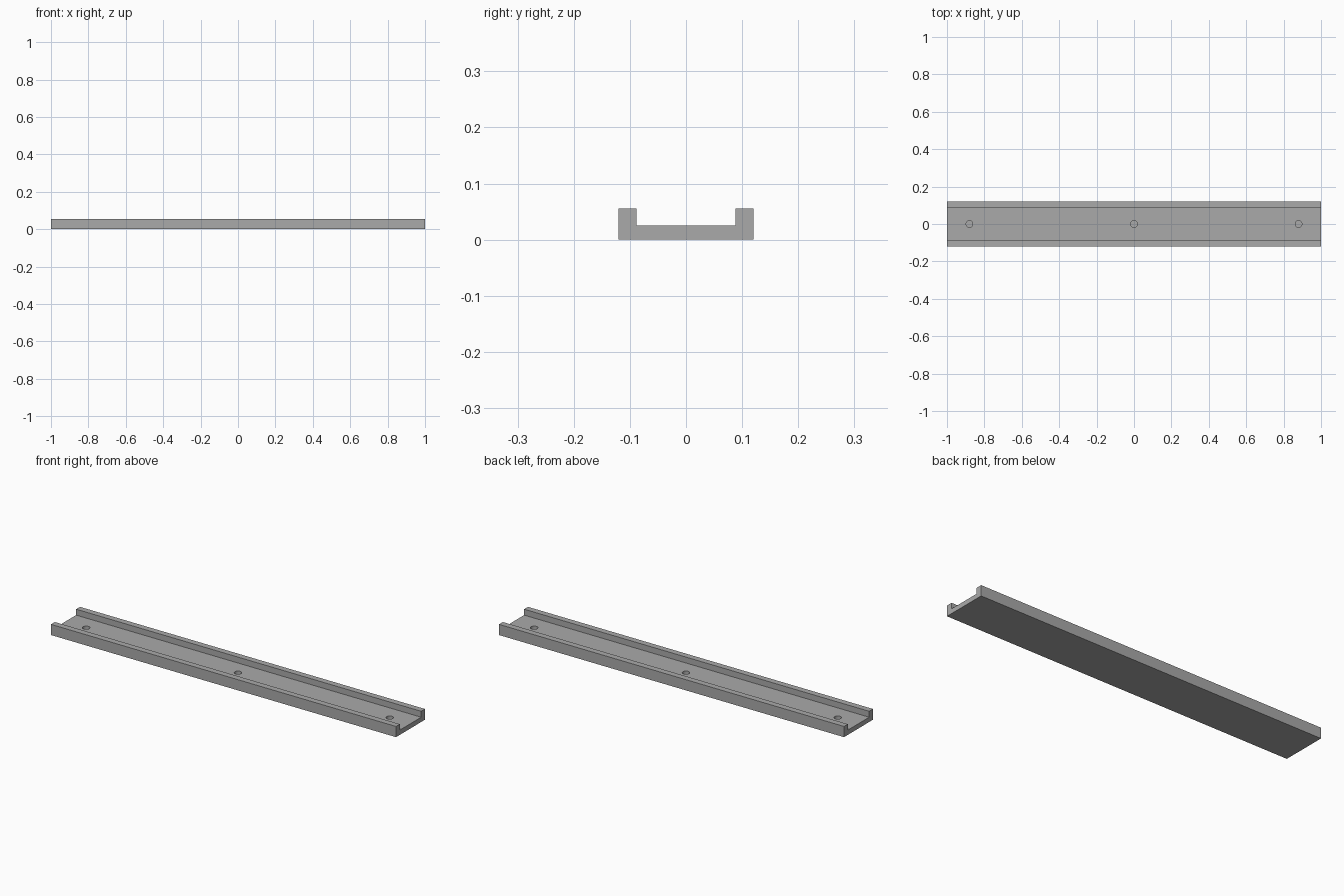
import bpy
import bmesh

LENGTH, HALF_WIDTH, INNER, HEIGHT, FLOOR = 2.0, 0.12, 0.088, 0.056, 0.025
HOLE_RADIUS, HOLE_DEPTH, HOLE_SPACING = 0.018, 0.018, 0.88

if "Cube" in bpy.data.objects:
    bpy.data.objects.remove(bpy.data.objects["Cube"])

# One plain grey for the whole part
grey = bpy.data.materials.new("plain_grey")
grey.use_nodes = True
colour = (0.4, 0.4, 0.4, 1)
grey.diffuse_color = colour
grey.node_tree.nodes["Principled BSDF"].inputs["Base Color"].default_value = colour

# Channel rail: U section swept along x
half = [(0, 0), (HALF_WIDTH, 0), (HALF_WIDTH, HEIGHT), (INNER, HEIGHT), (INNER, FLOOR)]
section = half[1:] + [(-y, z) for y, z in reversed(half[1:])]
bm = bmesh.new()
face = bm.faces.new([bm.verts.new((-LENGTH / 2, y, z)) for y, z in section])
sweep = bmesh.ops.extrude_face_region(bm, geom=[face])
end = [v for v in sweep["geom"] if isinstance(v, bmesh.types.BMVert)]
bmesh.ops.translate(bm, verts=end, vec=(LENGTH, 0, 0))
bmesh.ops.recalc_face_normals(bm, faces=bm.faces)
mesh = bpy.data.meshes.new("channel_rail")
bm.to_mesh(mesh)
bm.free()
mesh.materials.append(grey)
rail = bpy.data.objects.new("channel_rail", mesh)
bpy.context.collection.objects.link(rail)

# Three blind screw holes in the channel floor
for i in (-1, 0, 1):
    bpy.ops.mesh.primitive_cylinder_add(
        vertices=32, radius=HOLE_RADIUS, depth=2 * HOLE_DEPTH,
        location=(i * HOLE_SPACING, 0, FLOOR))
    cutter = bpy.context.object
    cutter.name = "hole_cutter"
    cutter.data.materials.append(grey)
    cutter.hide_render = True
    cutter.display_type = 'WIRE'
    cut = rail.modifiers.new("screw_hole", 'BOOLEAN')
    cut.operation = 'DIFFERENCE'
    cut.solver = 'EXACT'
    cut.object = cutter
    bpy.context.view_layer.objects.active = rail
    bpy.ops.object.modifier_apply(modifier=cut.name)
    bpy.data.objects.remove(cutter)

# Smooth hole walls, sharp edges elsewhere
bpy.ops.object.select_all(action='DESELECT')
rail.select_set(True)
bpy.context.view_layer.objects.active = rail
bpy.ops.object.shade_smooth_by_angle()
